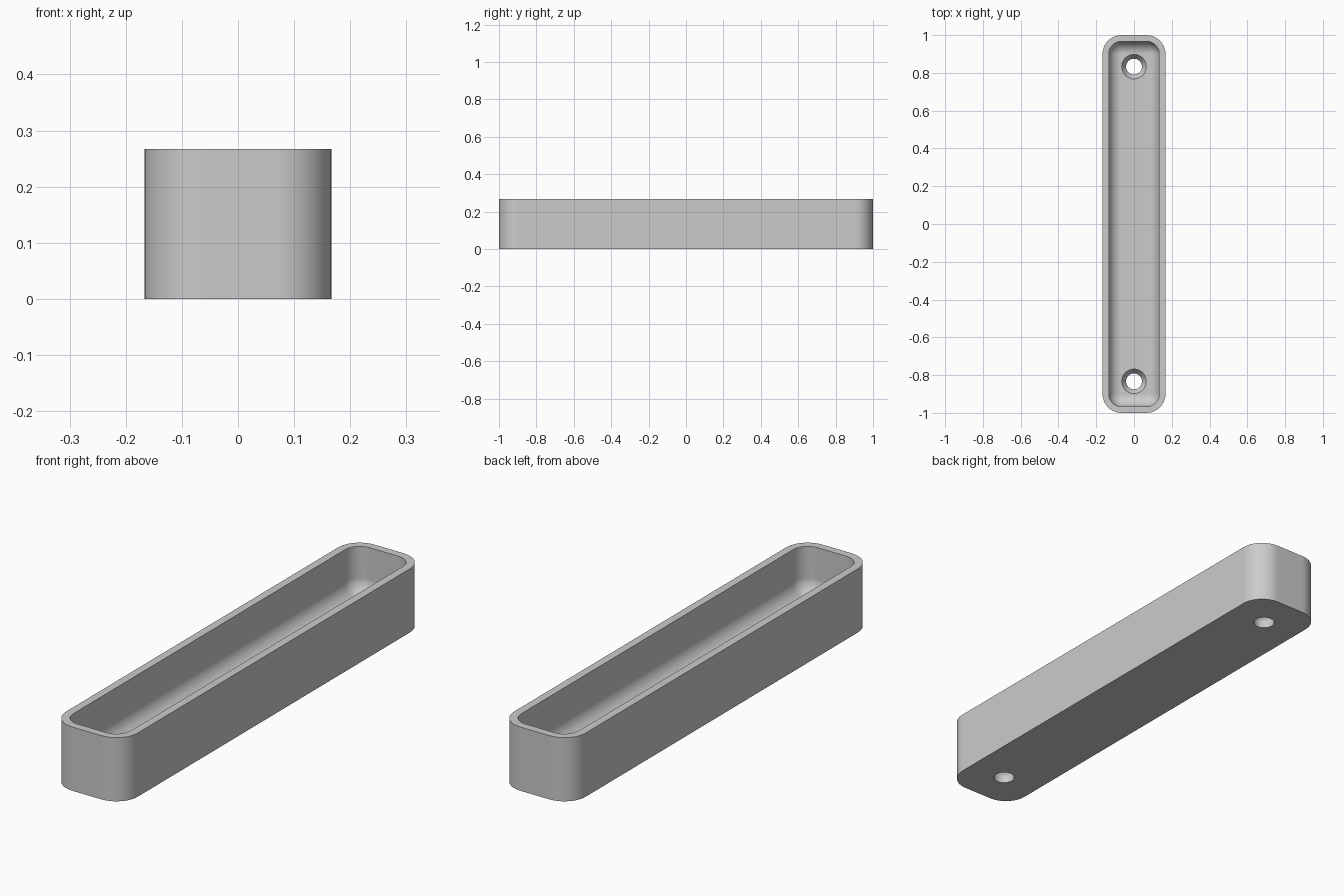
import bpy, bmesh
from math import sin, cos, pi

cube = bpy.data.objects.get("Cube")
if cube:
    bpy.data.objects.remove(cube)

HALF_X, HALF_Y, HEIGHT = 1 / 6, 1.0, 0.267
CORNER, WALL = 0.1, 0.0333
FLOOR = FILLET = 0.0667
HOLE_Y, HOLE_R, SINK_R = 0.833, 0.042, 0.065
STEPS = 12

grey = bpy.data.materials.new("light grey")
grey.use_nodes = True
grey.diffuse_color = (0.6, 0.6, 0.6, 1)
grey.node_tree.nodes["Principled BSDF"].inputs["Base Color"].default_value = (0.6, 0.6, 0.6, 1)


def rounded_ring(bm, inset, z):
    """Rounded rectangle, offset inwards from the outer outline."""
    r = max(CORNER - inset, 0)
    cx, cy = HALF_X - CORNER, HALF_Y - CORNER
    ring = []
    for quarter, (sx, sy) in enumerate([(1, 1), (-1, 1), (-1, -1), (1, -1)]):
        for i in range(STEPS + 1):
            a = (quarter + i / STEPS) * pi / 2
            ring.append(bm.verts.new((sx * cx + r * cos(a), sy * cy + r * sin(a), z)))
    return ring


def circle_ring(bm, y, r, z, count=48):
    return [bm.verts.new((r * cos(2 * pi * i / count), y + r * sin(2 * pi * i / count), z))
            for i in range(count)]


def skin(bm, rings):
    """Bridge successive rings and cap both ends."""
    for a, b in zip(rings, rings[1:]):
        for i in range(len(a)):
            j = (i + 1) % len(a)
            bm.faces.new((a[i], a[j], b[j], b[i]))
    bm.faces.new(rings[0][::-1])
    bm.faces.new(rings[-1])


def make_object(name, bm):
    bmesh.ops.remove_doubles(bm, verts=bm.verts, dist=0.0002)
    bmesh.ops.recalc_face_normals(bm, faces=bm.faces)
    mesh = bpy.data.meshes.new(name)
    bm.to_mesh(mesh)
    bm.free()
    mesh.materials.append(grey)
    obj = bpy.data.objects.new(name, mesh)
    bpy.context.collection.objects.link(obj)
    return obj


# Tray: outer wall, rim, inner wall, rounded floor edge and floor
bm = bmesh.new()
rings = [rounded_ring(bm, 0, 0), rounded_ring(bm, 0, HEIGHT), rounded_ring(bm, WALL, HEIGHT)]
for i in range(STEPS + 1):
    a = i / STEPS * pi / 2
    rings.append(rounded_ring(bm, WALL + FILLET * (1 - cos(a)), FLOOR + FILLET * (1 - sin(a))))
skin(bm, rings)
tray = make_object("tray", bm)

# Countersunk screw holes at both ends
bm = bmesh.new()
for y in (-HOLE_Y, HOLE_Y):
    profile = [(HOLE_R, -0.05), (HOLE_R, FLOOR / 2), (SINK_R, FLOOR), (SINK_R, FLOOR + 0.05)]
    skin(bm, [circle_ring(bm, y, r, z) for r, z in profile])
cutter = make_object("screw_hole_cutter", bm)
cutter.hide_render = True

cut = tray.modifiers.new("screw holes", 'BOOLEAN')
cut.operation, cut.solver, cut.object = 'DIFFERENCE', 'EXACT', cutter
bpy.ops.object.select_all(action='DESELECT')
bpy.context.view_layer.objects.active = tray
tray.select_set(True)
bpy.ops.object.modifier_apply(modifier=cut.name)
bpy.data.objects.remove(cutter)

# Smooth corners with crisp rims and flat walls
bpy.ops.object.shade_smooth_by_angle(angle=pi / 6)
weighted = tray.modifiers.new("flat walls", 'WEIGHTED_NORMAL')
weighted.keep_sharp = True
